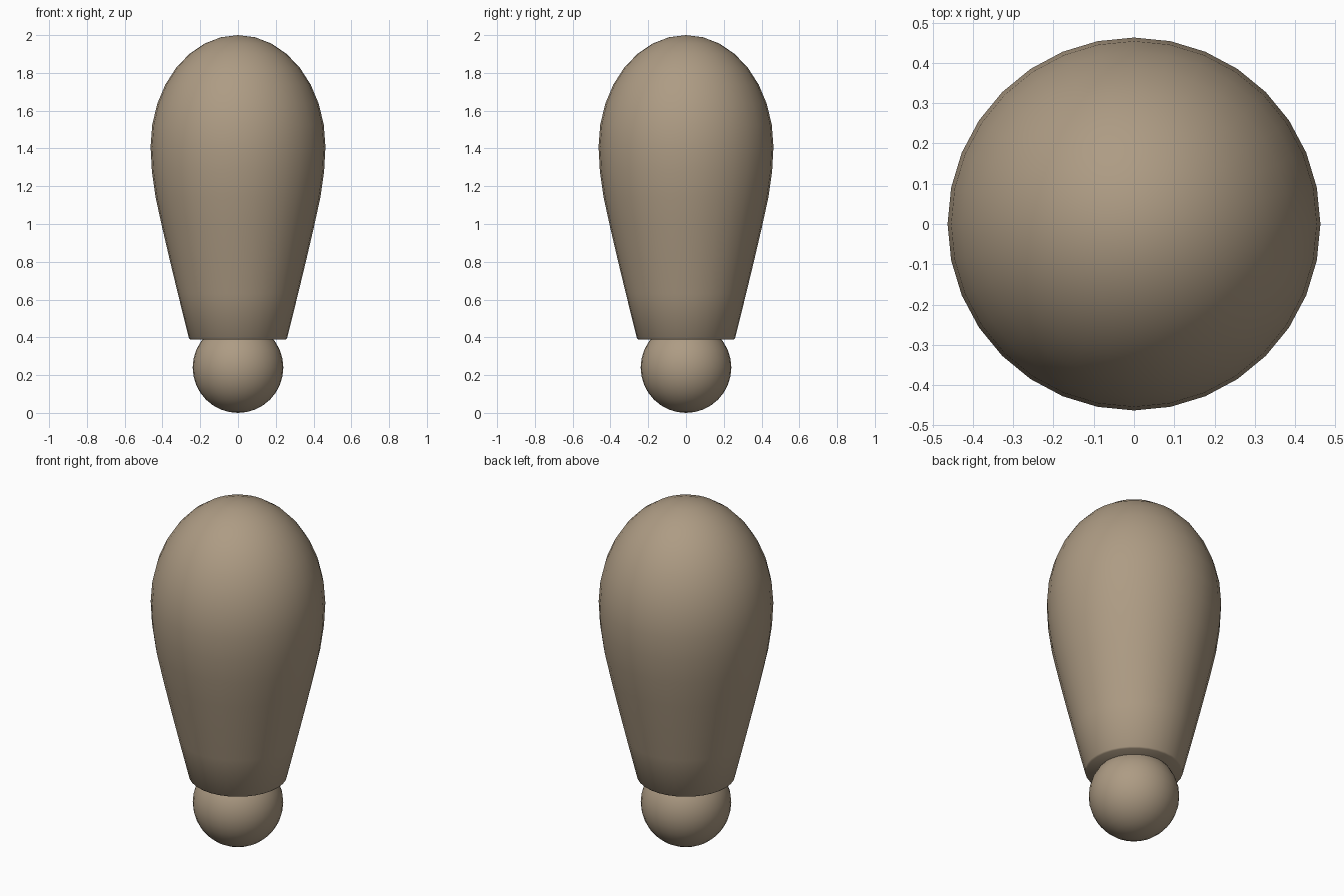
import bpy, bmesh, math

if "Cube" in bpy.data.objects:
    bpy.data.objects.remove(bpy.data.objects["Cube"])

SIDES = 32


def lathe(name, profile):
    """Spin an (r, z) profile around z; ends with r = 0 become poles."""
    bm = bmesh.new()
    rings = []
    for r, z in profile:
        if r == 0:
            rings.append([bm.verts.new((0, 0, z))] * SIDES)
        else:
            rings.append([bm.verts.new((r * math.cos(2 * math.pi * i / SIDES),
                                        r * math.sin(2 * math.pi * i / SIDES), z))
                          for i in range(SIDES)])
    for a, b in zip(rings, rings[1:]):
        for i in range(SIDES):
            j = (i + 1) % SIDES
            corners = list(dict.fromkeys([a[i], b[i], b[j], a[j]]))
            bm.faces.new(corners).smooth = True
    bmesh.ops.recalc_face_normals(bm, faces=bm.faces)
    mesh = bpy.data.meshes.new(name)
    bm.to_mesh(mesh)
    bm.free()
    mat = bpy.data.materials.get("tan") or bpy.data.materials.new("tan")
    mat.diffuse_color = (0.42, 0.33, 0.23, 1)
    mat.use_nodes = True
    mat.node_tree.nodes["Principled BSDF"].inputs["Base Color"].default_value = mat.diffuse_color
    mesh.materials.append(mat)
    obj = bpy.data.objects.new(name, mesh)
    bpy.context.collection.objects.link(obj)
    return obj


# Body: rounded dome above a tapering side, closed by a flat underside
R, mid, dome = 0.463, 1.41, 0.59
body = [(0, 2.0)]
body += [(R * math.sin(k * math.pi / 16), mid + dome * math.cos(k * math.pi / 16))
         for k in range(1, 9)]
body += [(0.456, 1.28), (0.436, 1.14), (0.401, 0.98), (0.359, 0.80),
         (0.318, 0.63), (0.26, 0.395), (0.252, 0.388), (0, 0.388)]
lathe("body", body)

# Ball at the foot, partly sunk into the body
r = 0.24
ball = [(0, 2 * r)]
ball += [(r * math.sin(k * math.pi / 16), r + r * math.cos(k * math.pi / 16))
         for k in range(1, 16)]
ball += [(0, 0)]
lathe("foot_ball", ball)
